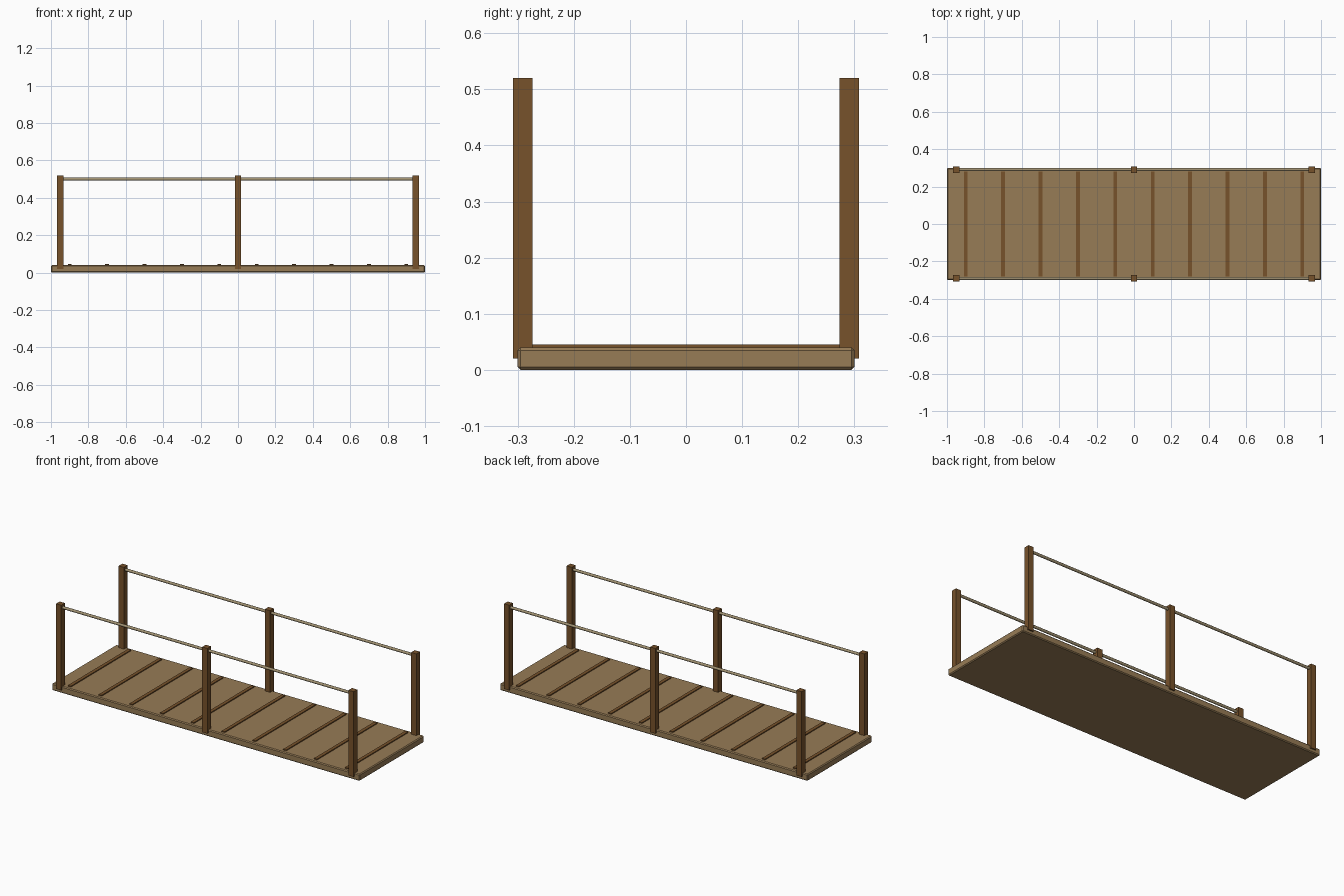
import bpy
import math

if "Cube" in bpy.data.objects:
    bpy.data.objects.remove(bpy.data.objects["Cube"], do_unlink=True)


def make_material(name, rgb):
    mat = bpy.data.materials.new(name)
    mat.use_nodes = True
    color = (*rgb, 1.0)
    mat.diffuse_color = color
    mat.node_tree.nodes["Principled BSDF"].inputs["Base Color"].default_value = color
    return mat


light_wood = make_material("light_wood", (0.31, 0.2, 0.092))
dark_wood = make_material("dark_wood", (0.185, 0.085, 0.024))
rope = make_material("rope", (0.36, 0.29, 0.17))


def box(name, center, size, mat, bevel=0.0):
    bpy.ops.mesh.primitive_cube_add(size=1, location=center)
    obj = bpy.context.object
    obj.name = name
    obj.scale = size
    bpy.ops.object.transform_apply(location=False, rotation=False, scale=True)
    obj.data.materials.append(mat)
    if bevel:
        mod = obj.modifiers.new("edge_chamfer", "BEVEL")
        mod.width = bevel
        mod.segments = 1
    return obj


# Deck slab with chamfered edges
box("deck", (0, 0, 0.02), (2, 0.6, 0.04), light_wood, 0.005)

# Dark cross slats lying on the deck
for i in range(10):
    box(f"slat_{i + 1}", (-0.9 + 0.2 * i, 0, 0.0405), (0.02, 0.56, 0.01), dark_wood)

# Posts and handrail on each side
for side, y in (("front", -0.291), ("back", 0.291)):
    for place, x in (("right", -0.95), ("middle", 0), ("left", 0.95)):
        box(f"{side}_{place}_post", (x, y, 0.27), (0.034, 0.034, 0.5), dark_wood)
    bpy.ops.mesh.primitive_cylinder_add(vertices=12, radius=0.008, depth=1.9,
                                        location=(0, y, 0.5),
                                        rotation=(0, math.pi / 2, 0))
    rail = bpy.context.object
    rail.name = f"{side}_handrail"
    rail.data.materials.append(rope)
    bpy.ops.object.shade_smooth_by_angle()
